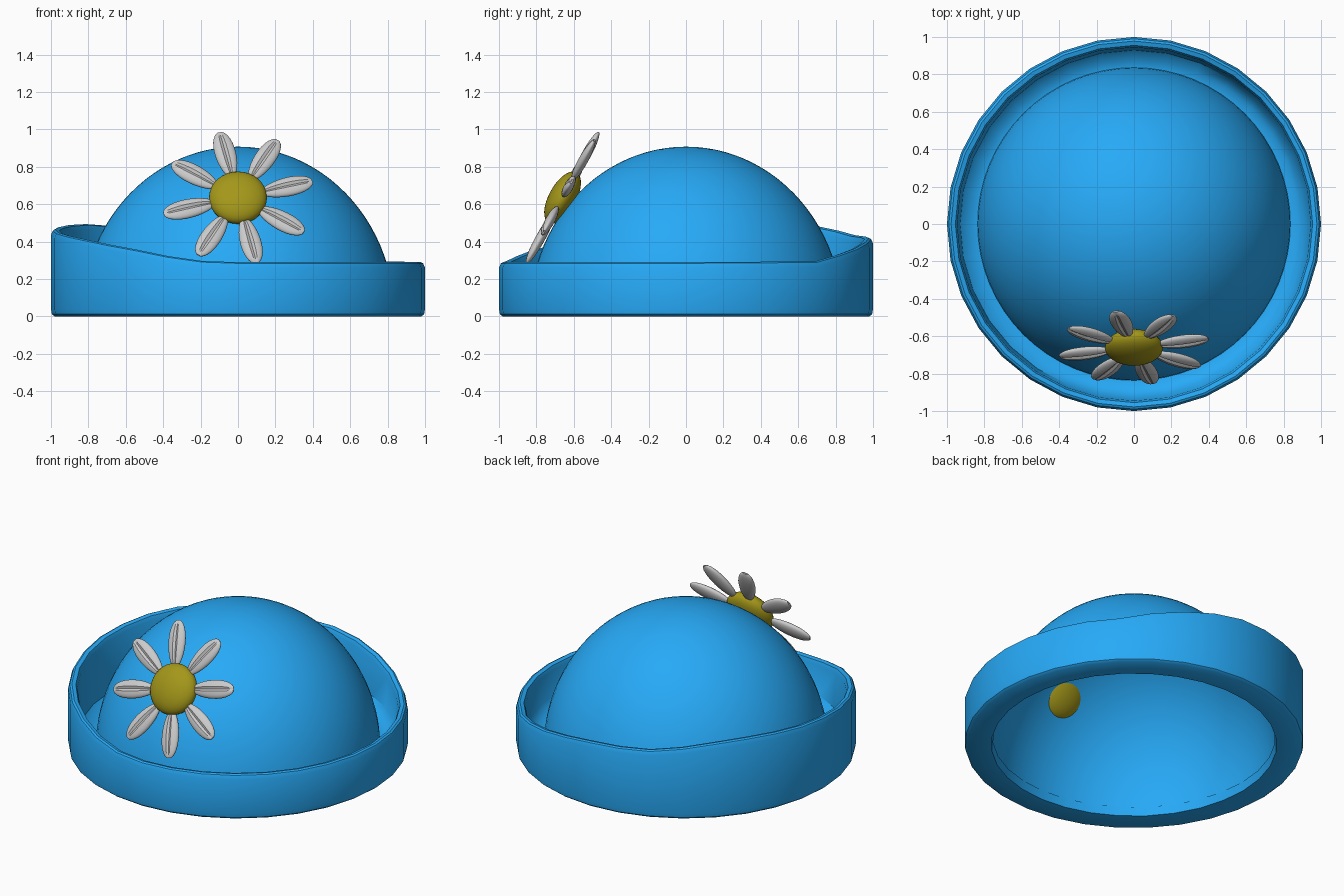
import bpy, bmesh, math
from mathutils import Matrix, Vector

if "Cube" in bpy.data.objects:
    bpy.data.objects.remove(bpy.data.objects["Cube"])


def material(name, rgb):
    m = bpy.data.materials.new(name)
    m.diffuse_color = (*rgb, 1)
    m.use_nodes = True
    m.node_tree.nodes["Principled BSDF"].inputs["Base Color"].default_value = m.diffuse_color
    return m


blue = material("blue_felt", (0.02, 0.4, 0.93))
yellow = material("yellow_middle", (0.37, 0.31, 0.01))


def finish(name, bm, mat=None, angle=40):
    bmesh.ops.recalc_face_normals(bm, faces=bm.faces)
    me = bpy.data.meshes.new(name)
    bm.to_mesh(me)
    bm.free()
    ob = bpy.data.objects.new(name, me)
    bpy.context.collection.objects.link(ob)
    if mat:
        me.materials.append(mat)
    bpy.ops.object.select_all(action='DESELECT')
    ob.select_set(True)
    bpy.context.view_layer.objects.active = ob
    bpy.ops.object.shade_smooth_by_angle(angle=math.radians(angle))
    return ob


# Dome: upper half of an ellipsoid, open underneath
bm = bmesh.new()
N, RINGS = 64, 24
rings = []
for i in range(RINGS):
    t = math.radians(3) + (math.pi / 2 - math.radians(3)) * i / RINGS
    rings.append([bm.verts.new((0.838 * math.cos(t) * math.cos(2 * math.pi * k / N),
                                0.838 * math.cos(t) * math.sin(2 * math.pi * k / N),
                                0.908 * math.sin(t))) for k in range(N)])
for a, b in zip(rings, rings[1:]):
    for k in range(N):
        bm.faces.new((a[k], a[(k + 1) % N], b[(k + 1) % N], b[k]))
top = bm.verts.new((0, 0, 0.908))
for k in range(N):
    bm.faces.new((rings[-1][k], rings[-1][(k + 1) % N], top))
finish("dome", bm, blue)

# Brim: turned-up band, taller at the back left (angle, rim height)
HEIGHTS = [(0, .29), (45, .295), (56, .33), (78, .395), (90, .42), (113, .435),
           (135, .485), (150, .497), (180, .465), (210, .42), (234, .365),
           (250, .315), (262, .29), (360, .29)]


def rim_height(deg):
    for (a, h), (b, g) in zip(HEIGHTS, HEIGHTS[1:]):
        if a <= deg <= b:
            return h + (g - h) * (deg - a) / (b - a)


bm = bmesh.new()
N = 32
sections = []
for k in range(N):
    deg = 360 * k / N
    c, s = math.cos(math.radians(deg)), math.sin(math.radians(deg))
    h = rim_height(deg)
    profile = [(.84, 0), (.98, 0), (.995, .012), (1, .04), (1, h - .03), (.99, h - .006),
               (.978, h), (.955, h - .006), (.945, h - .03), (.93, .11), (.88, .06), (.832, .055)]
    sections.append([bm.verts.new((r * c, r * s, z)) for r, z in profile])
M = len(profile)
for k in range(N):
    a, b = sections[k], sections[(k + 1) % N]
    for j in range(M):
        bm.faces.new((a[j], b[j], b[(j + 1) % M], a[(j + 1) % M]))
finish("brim", bm, blue)

# Flower frame: leaning back against the front of the dome
normal = Vector((0, -0.876, 0.482))
up = Vector((0, 0.482, 0.876))
frame = Matrix((Vector((1, 0, 0)), up, normal)).transposed().to_4x4()
frame = Matrix.Translation((0, -0.66, 0.635)) @ frame

# Flower middle
bm = bmesh.new()
bmesh.ops.create_uvsphere(bm, u_segments=32, v_segments=16, radius=1)
bm.transform(frame @ Matrix.Diagonal((0.155, 0.155, 0.073, 1)))
finish("flower_middle", bm, yellow)

# Petals: flattened ovals with a groove down the outer face
for i in range(8):
    bm = bmesh.new()
    bmesh.ops.create_uvsphere(bm, u_segments=24, v_segments=14, radius=1,
                              matrix=Matrix.Rotation(math.pi / 2, 4, 'Y'))
    for v in bm.verts:
        if v.co.z > 0 and abs(v.co.y) < 0.1:
            v.co.z *= 0.6
        if v.co.x > 0.99:
            v.co.x = 0.94
        v.co.y *= 1 + 0.12 * v.co.x
    bm.transform(frame @ Matrix.Rotation(math.radians(14 + 45 * i), 4, 'Z')
                 @ Matrix.Translation((0.27, 0, 0))
                 @ Matrix.Diagonal((0.143, 0.056, 0.026, 1)))
    finish(f"petal_{i + 1}", bm)
